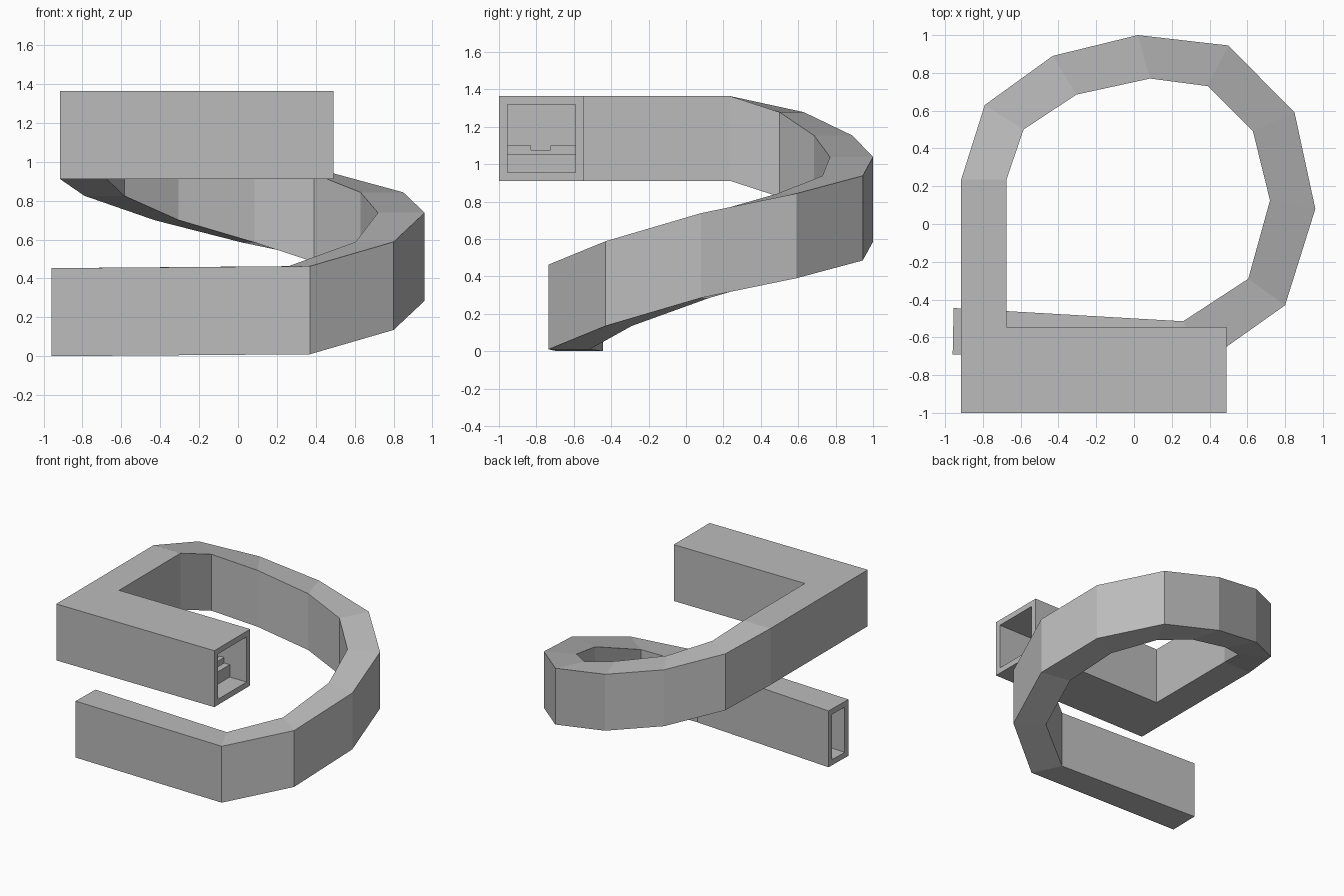
import bpy
import bmesh
from mathutils import Vector

cube = bpy.data.objects.get("Cube")
if cube:
    bpy.data.objects.remove(cube, do_unlink=True)

HEIGHT = 0.453
WALL = 0.045

grey = bpy.data.materials.new("plain grey")
grey.use_nodes = True
colour = (0.5, 0.5, 0.5, 1)
grey.diffuse_color = colour
grey.node_tree.nodes["Principled BSDF"].inputs["Base Color"].default_value = colour


def finish(name, bm):
    bmesh.ops.recalc_face_normals(bm, faces=bm.faces[:])
    mesh = bpy.data.meshes.new(name)
    bm.to_mesh(mesh)
    bm.free()
    mesh.materials.append(grey)
    obj = bpy.data.objects.new(name, mesh)
    bpy.context.collection.objects.link(obj)
    return obj


# Duct stations: outer edge, inner edge, floor height
stations = [
    ((-0.96, -0.69), (-0.955, -0.445), 0.0),
    ((0.37, -0.735), (0.26, -0.515), 0.01),
    ((0.80, -0.43), (0.605, -0.29), 0.135),
    ((0.96, 0.08), (0.72, 0.125), 0.285),
    ((0.85, 0.59), (0.63, 0.49), 0.39),
    ((0.50, 0.945), (0.39, 0.73), 0.485),
    ((0.02, 1.0), (0.085, 0.77), 0.585),
    ((-0.43, 0.89), (-0.305, 0.685), 0.70),
    ((-0.79, 0.63), (-0.585, 0.50), 0.825),
    ((-0.915, 0.235), (-0.675, 0.235), 0.911),
    ((-0.915, -1.0), (-0.675, -0.545), 0.911),
    ((0.49, -1.0), (0.49, -0.545), 0.911),
]
CORNER = len(stations) - 2


def section(bm, outer, inner, low, high):
    points = [(outer, low), (inner, low), (inner, high), (outer, high)]
    return [bm.verts.new((p.x, p.y, z)) for p, z in points]


def bridge(bm, a, b):
    for i in range(4):
        j = (i + 1) % 4
        bm.faces.new((a[i], a[j], b[j], b[i]))


# Spiral duct: outer skin, hollow channel and rims at both open ends
bm = bmesh.new()
skin, channel = [], []
for i, (outer, inner, z) in enumerate(stations):
    outer, inner = Vector(outer), Vector(inner)
    inset = (inner - outer).normalized() * WALL
    if i == CORNER:
        inset = Vector((WALL, WALL))
    skin.append(section(bm, outer, inner, z, z + HEIGHT))
    channel.append(section(bm, outer + inset, inner - inset, z + WALL, z + HEIGHT - WALL))
for rings in (skin, channel):
    for a, b in zip(rings, rings[1:]):
        bridge(bm, a, b)
for end in (0, -1):
    bridge(bm, skin[end], channel[end])
finish("spiral_duct", bm)


def block(name, low, high):
    bm = bmesh.new()
    bmesh.ops.create_cube(bm, size=1)
    low, high = Vector(low), Vector(high)
    for v in bm.verts:
        v.co = (low + high) / 2 + v.co * (high - low)
    return finish(name, bm)


# Low weir with a central notch inside the upper opening
floor = 0.911 + WALL
block("weir_step", (0.29, -0.955, floor), (0.34, -0.59, 1.055))
block("weir_plate", (0.25, -0.955, floor), (0.29, -0.59, 1.075))
block("weir_lip_front", (0.25, -0.955, 1.075), (0.29, -0.83, 1.10))
block("weir_lip_back", (0.25, -0.725, 1.075), (0.29, -0.59, 1.10))
